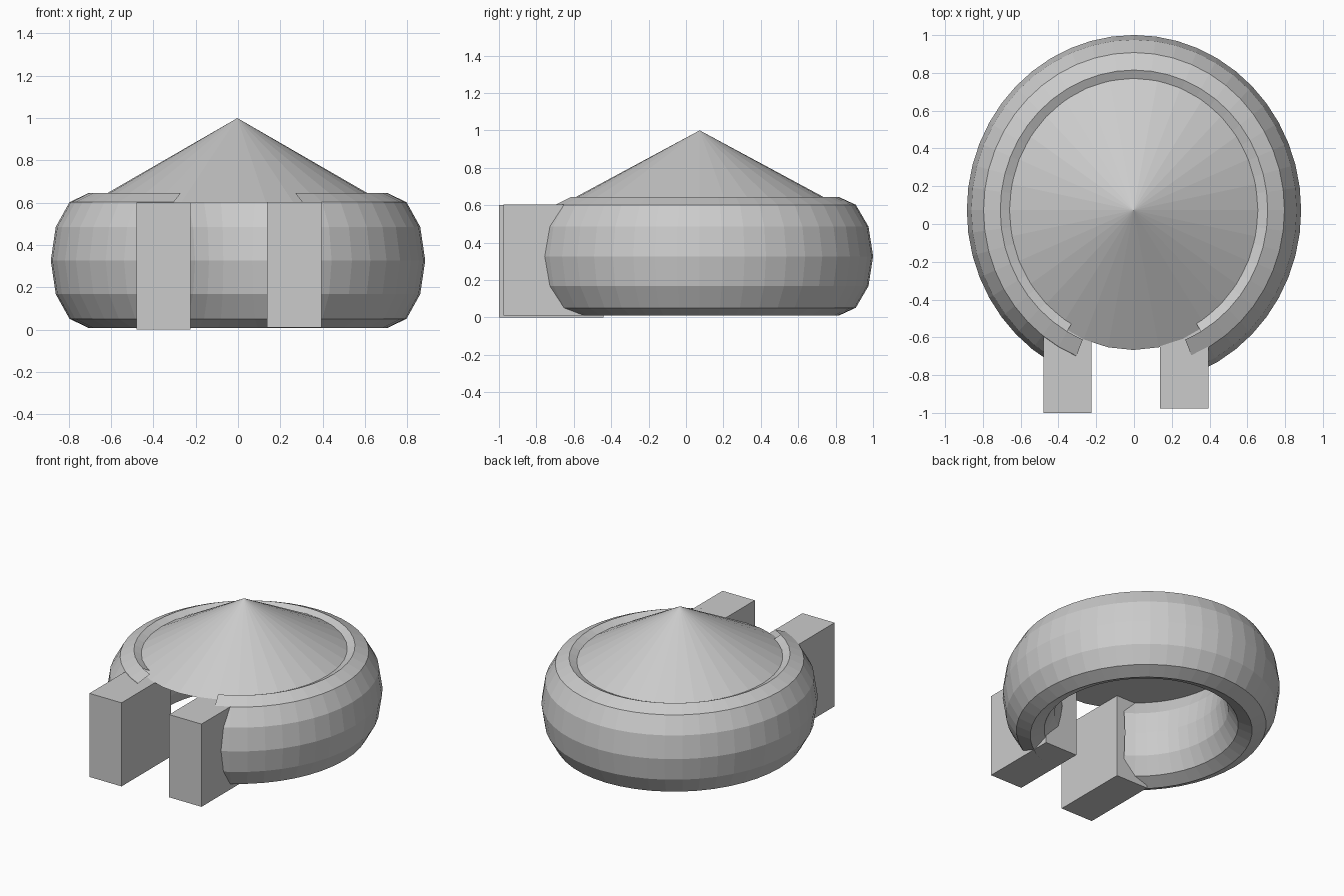
import bpy, bmesh, math

if "Cube" in bpy.data.objects:
    bpy.data.objects.remove(bpy.data.objects["Cube"])

CY = 0.073  # centre of the round parts


def box(name, lo, hi):
    bpy.ops.mesh.primitive_cube_add(size=1, location=[(a + b) / 2 for a, b in zip(lo, hi)])
    o = bpy.context.object
    o.name = name
    o.scale = [b - a for a, b in zip(lo, hi)]
    return o


# Rounded wall: a stretched ring, opened at the front
bpy.ops.mesh.primitive_torus_add(major_segments=48, minor_segments=12,
                                 major_radius=1, minor_radius=0.25)
wall = bpy.context.object
wall.name = "round_wall"
bm = bmesh.new()
bm.from_mesh(wall.data)
doomed = []
for f in bm.faces:
    c = f.calc_center_median()
    angle = abs(math.degrees(math.atan2(c.x, -c.y)))
    # the inner side stops one segment earlier than the outer side
    if angle < (22.5 if c.xy.length > 1 else 30):
        doomed.append(f)
bmesh.ops.delete(bm, geom=doomed, context='FACES')
bm.to_mesh(wall.data)
bm.free()
wall.location = (0, CY, 0.327)
wall.scale = (0.708, 0.742, 1.272)

# Conical roof
bpy.ops.mesh.primitive_cone_add(vertices=32, radius1=1, radius2=0, depth=1,
                                location=(-0.003, CY, 0.801))
roof = bpy.context.object
roof.name = "cone_roof"
roof.scale = (0.69, 0.74, 0.398)

# Entrance blocks on both sides of the opening
box("left_entrance_block", (-0.48, -1.0, 0.0), (-0.225, -0.44, 0.6))
box("right_entrance_block", (0.138, -0.977, 0.01), (0.394, -0.42, 0.604))
